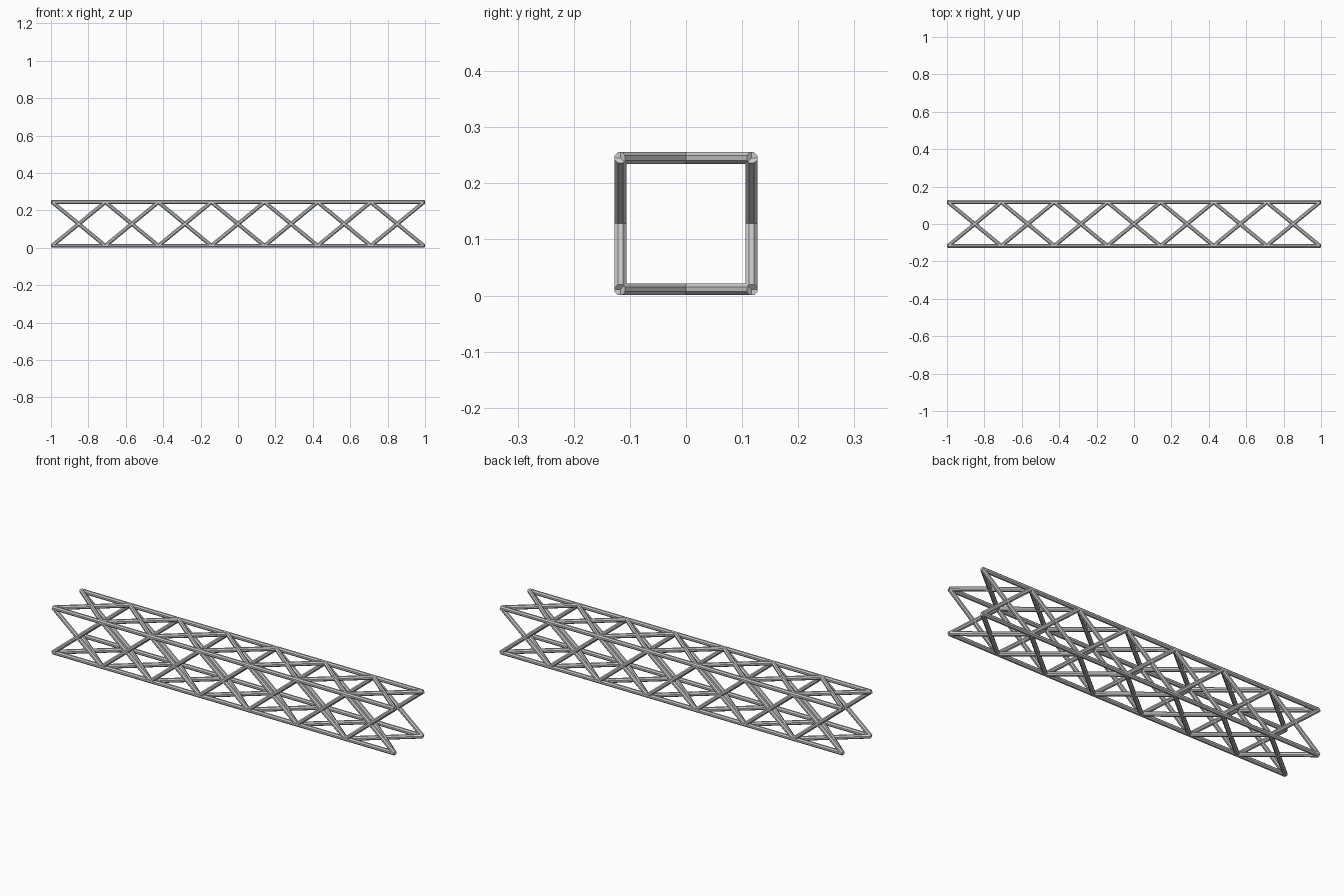
import bpy, math
from mathutils import Vector, Matrix

if "Cube" in bpy.data.objects:
    bpy.data.objects.remove(bpy.data.objects["Cube"])

H = 0.1168      # half spacing of the chord axes
ZC = 0.128      # height of the truss axis
R = 0.0115      # tube circumradius, flats facing outwards
XE = 0.9935     # chord half length
BAYS = 7


def tube(name, a, b, side):
    """Eight-sided bar from a to b, one flat facing the side direction."""
    a, b = Vector(a), Vector(b)
    z = (b - a).normalized()
    x = Vector(side).normalized()
    y = z.cross(x)
    verts = []
    for p in (a, b):
        for i in range(8):
            t = math.radians(22.5 + 45 * i)
            verts.append(p + R * (math.cos(t) * x + math.sin(t) * y))
    faces = [(i, (i + 1) % 8, 8 + (i + 1) % 8, 8 + i) for i in range(8)]
    faces += [tuple(reversed(range(8))), tuple(range(8, 16))]
    me = bpy.data.meshes.new(name)
    me.from_pydata(verts, [], faces)
    ob = bpy.data.objects.new(name, me)
    ob.location.z = ZC
    bpy.context.collection.objects.link(ob)


# four faces of the truss, each one quarter turn about the long axis
for k, face in enumerate(("front", "bottom", "back", "top")):
    rot = Matrix.Rotation(math.pi / 2 * k, 3, 'X')
    n = rot @ Vector((0, -1, 0))

    def pt(x, s):
        return rot @ Vector((x, -H, s * H))

    # one long chord per corner
    tube(face + "_chord", pt(-XE, 1), pt(XE, 1), n)

    # crossed diagonal braces in each bay
    step = 2 * XE / BAYS
    for i in range(BAYS):
        x0 = -XE + i * step
        for s in (-1, 1):
            tube(f"{face}_brace_{i}_{'up' if s < 0 else 'down'}",
                 pt(x0, s), pt(x0 + step, -s), n)
